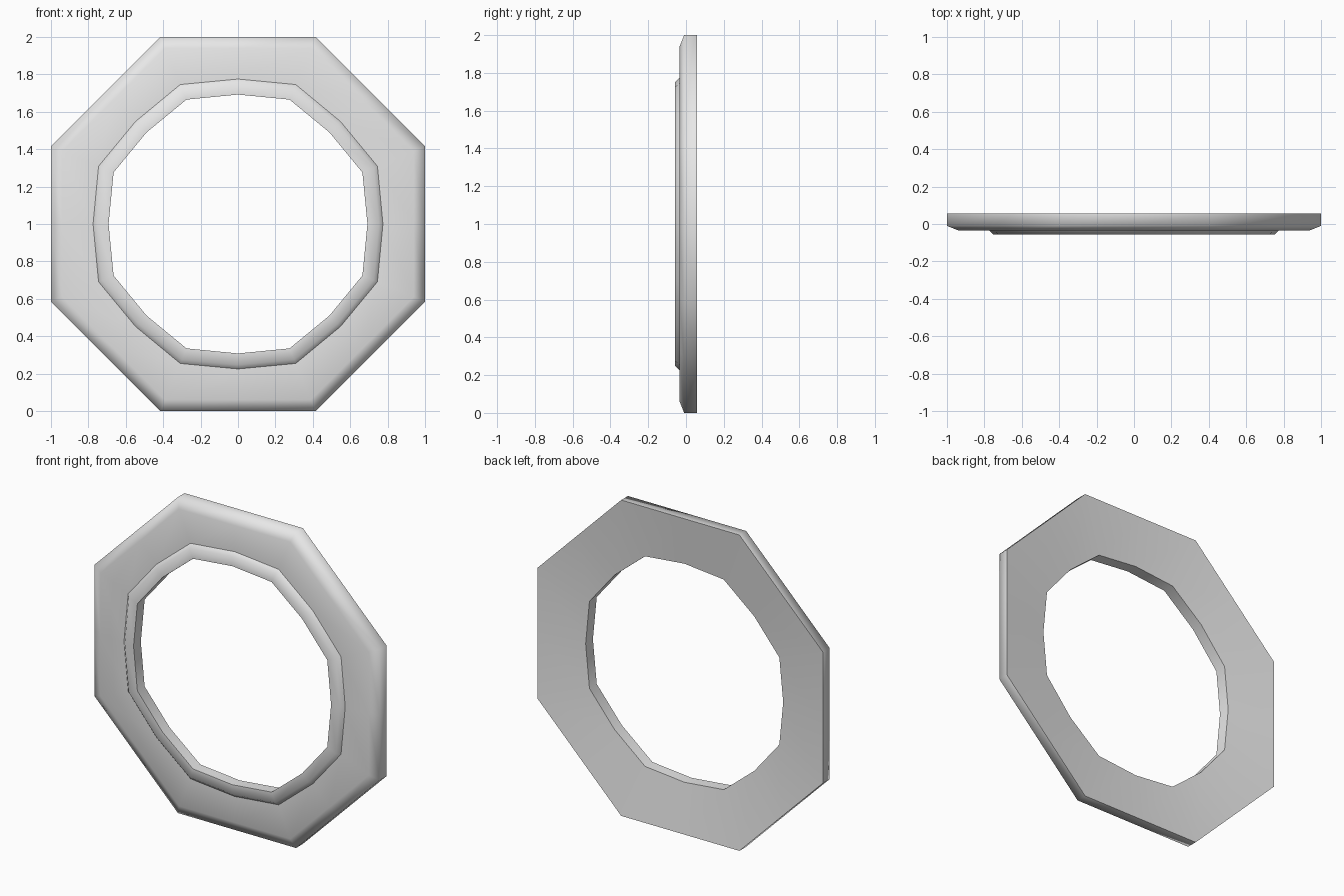
import bpy
import bmesh
from math import cos, sin, pi

cube = bpy.data.objects.get("Cube")
if cube:
    bpy.data.objects.remove(cube, do_unlink=True)

grey = bpy.data.materials.new("light_grey")
grey.use_nodes = True
colour = (0.8, 0.8, 0.8, 1)
grey.diffuse_color = colour
grey.node_tree.nodes["Principled BSDF"].inputs["Base Color"].default_value = colour

SIDES = 16
FLAT = 1 / cos(pi / 8)  # corner to mid-side ratio of a true octagon

# Closed cross-section: (mid-side radius, corner radius, depth, crisp edge)
section = [
    (1.0, FLAT, 0.057, True),             # back outer edge
    (1.0, FLAT, -0.01, False),            # side wall
    (0.94, 0.94 * FLAT, -0.034, False),   # front chamfer
    (0.775, 0.807, -0.034, True),         # foot of raised rim
    (0.753, 0.785, -0.057, False),        # rim chamfer
    (0.692, 0.72, -0.057, True),          # opening, front
    (0.692, 0.72, 0.016, True),           # opening, back of the dished rear face
]


def loop(bm, mid, corner, y):
    ring = []
    for i in range(SIDES):
        r = corner if i % 2 else mid
        a = 2 * pi * i / SIDES
        ring.append(bm.verts.new((r * cos(a), y, 1 + r * sin(a))))
    return ring


# Octagonal frame with its raised inner rim, skinned around the section
bm = bmesh.new()
loops = [loop(bm, *point[:3]) for point in section]
for a, b in zip(loops, loops[1:] + loops[:1]):
    for i in range(SIDES):
        j = (i + 1) % SIDES
        bm.faces.new((a[i], a[j], b[j], b[i])).smooth = True
bmesh.ops.recalc_face_normals(bm, faces=bm.faces)

# Crisp rims, soft facets elsewhere
for ring, point in zip(loops, section):
    for i in range(SIDES):
        edge = bm.edges.get((ring[i], ring[(i + 1) % SIDES]))
        edge.smooth = not point[3]

mesh = bpy.data.meshes.new("octagonal_frame")
bm.to_mesh(mesh)
bm.free()
mesh.materials.append(grey)
frame = bpy.data.objects.new("octagonal_frame", mesh)
bpy.context.collection.objects.link(frame)
